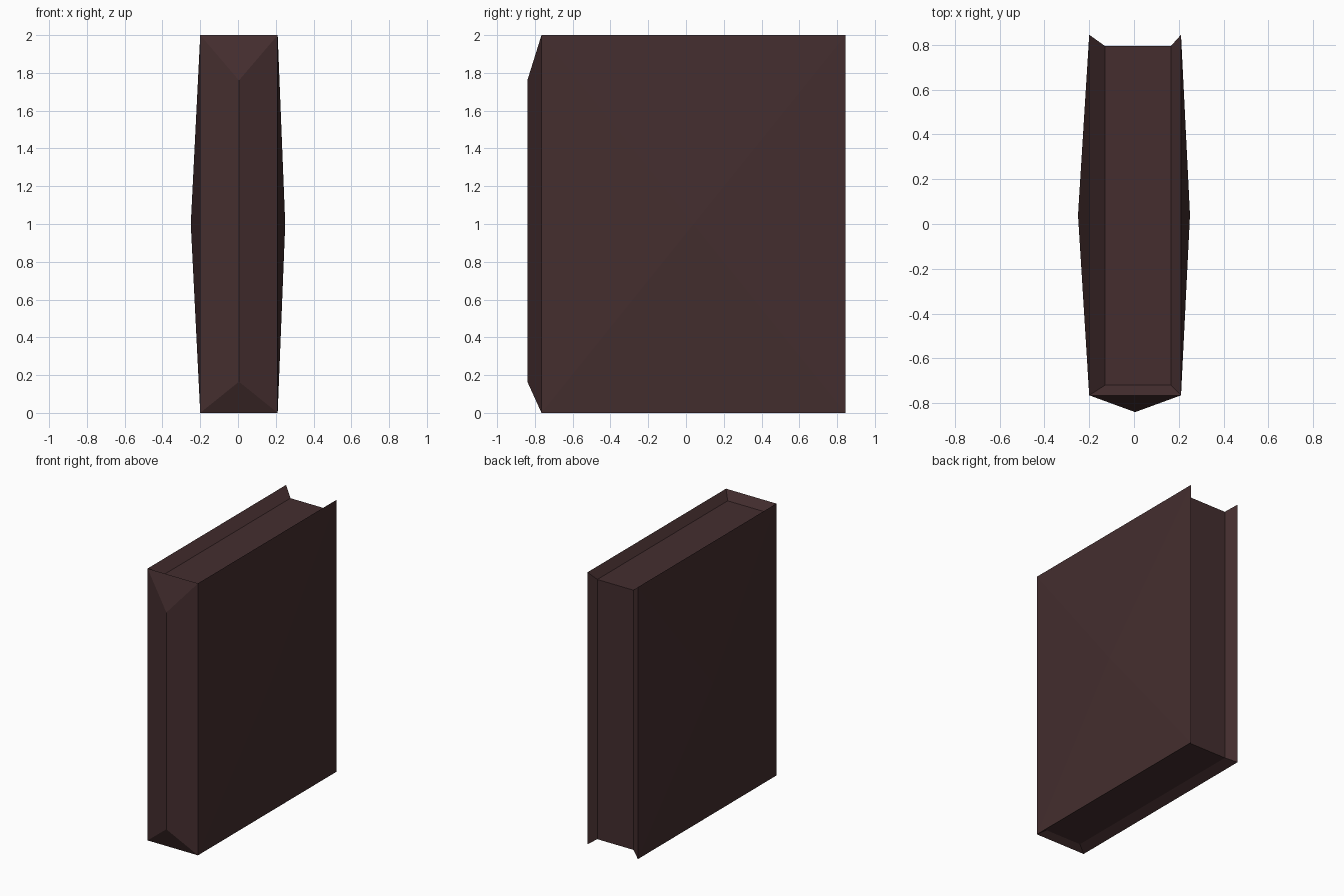
import bpy

if "Cube" in bpy.data.objects:
    bpy.data.objects.remove(bpy.data.objects["Cube"])

leather = bpy.data.materials.new("dark brown leather")
leather.diffuse_color = (0.058, 0.027, 0.028, 1)
leather.use_nodes = True
leather.node_tree.nodes["Principled BSDF"].inputs["Base Color"].default_value = leather.diffuse_color

# outline of the boards, and of the recessed page block
XL, XR, YF, YB, Z0, Z1 = -0.20, 0.21, -0.765, 0.845, 0.0, 2.0
PXL, PXR, PYF, PYB, PZ0, PZ1 = -0.13, 0.165, -0.72, 0.795, 0.03, 1.94


def make(name, verts, faces):
    me = bpy.data.meshes.new(name)
    me.from_pydata(verts, [], faces)
    me.materials.append(leather)
    ob = bpy.data.objects.new(name, me)
    bpy.context.collection.objects.link(ob)


# boards: slightly domed outer face, sloped inner lip on top, back and bottom
def board(name, x, px, apex, flip):
    v = [(x, YF, Z0), (x, YB, Z0), (x, YB, Z1), (x, YF, Z1), (apex, 0.04, 1.0),
         (px, PYF, PZ0), (px, PYB, PZ0), (px, PYB, PZ1), (px, PYF, PZ1)]
    f = [(i, (i + 1) % 4, 4) for i in range(4)]
    f += [(i + 1, i, i + 5, i + 6) for i in range(3)]
    make(name, v, [p[::-1] for p in f] if flip else f)


board("right_board", XR, PXR, 0.25, False)
board("left_board", XL, PXL, -0.25, True)

# spine: vertical ridge with tapered ends and sloped lips behind
make("spine",
     [(XL, YF, Z0), (XR, YF, Z0), (XR, YF, Z1), (XL, YF, Z1),
      (0.005, -0.84, 0.165), (0.005, -0.84, 1.76),
      (PXL, PYF, PZ0), (PXR, PYF, PZ0), (PXR, PYF, PZ1), (PXL, PYF, PZ1)],
     [(0, 4, 1), (1, 4, 5, 2), (2, 5, 3), (3, 5, 4, 0),
      (3, 9, 8, 2), (0, 1, 7, 6)])

# page block: top, back and bottom faces
make("pages",
     [(x, y, z) for z in (PZ0, PZ1) for x, y in
      ((PXL, PYF), (PXR, PYF), (PXR, PYB), (PXL, PYB))],
     [(4, 5, 6, 7), (3, 2, 1, 0), (2, 3, 7, 6)])
